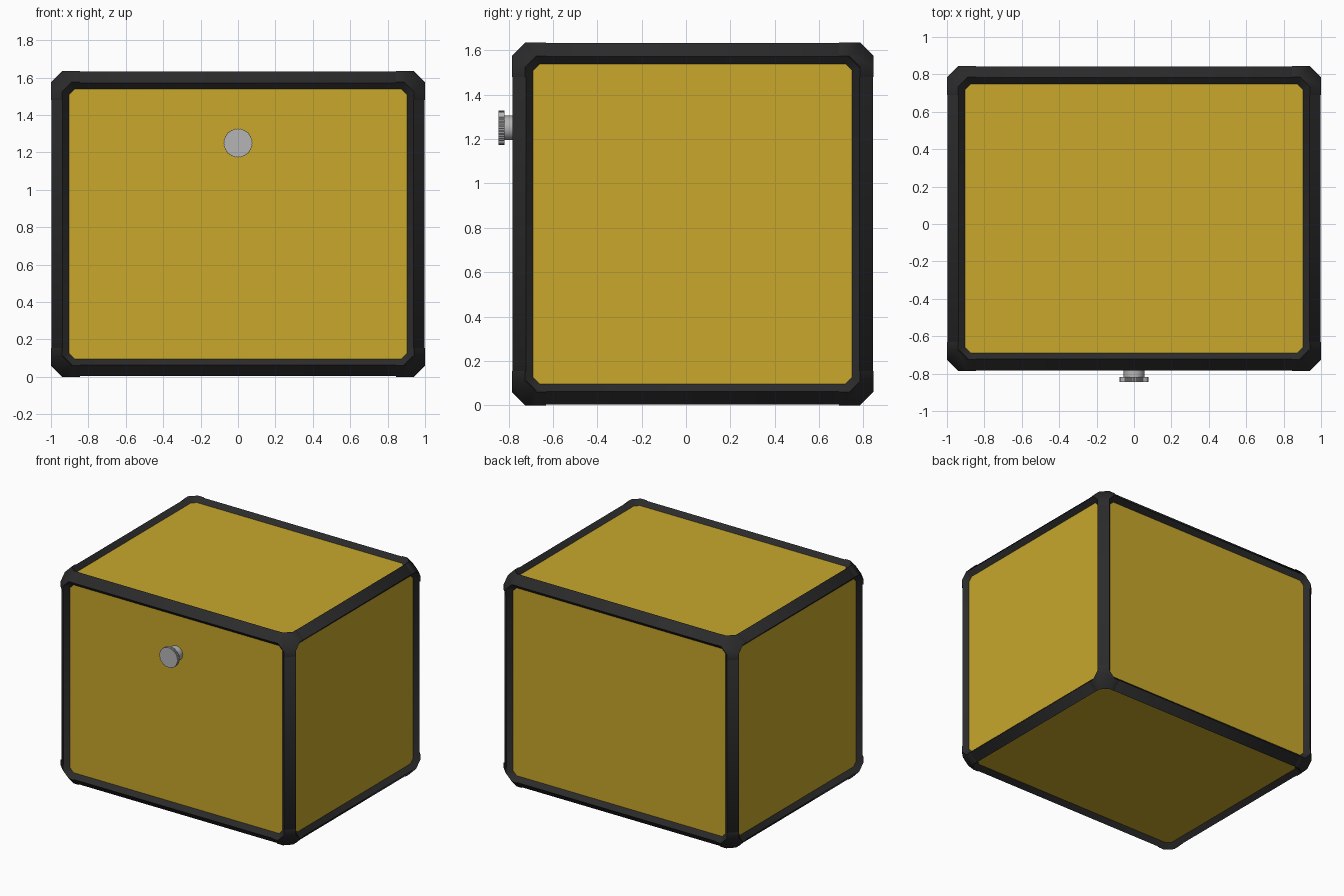
import bpy, bmesh, math
from itertools import product
from mathutils import Vector, Matrix

cube = bpy.data.objects.get("Cube")
if cube:
    bpy.data.objects.remove(cube, do_unlink=True)

HALF = Vector((1.0, 0.815, 0.8175))
CENTRE = Vector((0, 0.03, 0.8175))
CORNER = 0.155   # length of the corner caps along each edge


def material(name, rgb):
    m = bpy.data.materials.new(name)
    m.use_nodes = True
    m.diffuse_color = (*rgb, 1)
    m.node_tree.nodes["Principled BSDF"].inputs["Base Color"].default_value = (*rgb, 1)
    return m


yellow = material("panel yellow", (0.578, 0.387, 0.025))
black = material("frame black", (0.024, 0.024, 0.024))
grey = material("knob grey", (0.46, 0.46, 0.46))


def finish(name, bm, mat, angle=40):
    mesh = bpy.data.meshes.new(name)
    bm.to_mesh(mesh)
    bm.free()
    ob = bpy.data.objects.new(name, mesh)
    bpy.context.collection.objects.link(ob)
    mesh.materials.append(mat)
    bpy.ops.object.select_all(action='DESELECT')
    ob.select_set(True)
    bpy.context.view_layer.objects.active = ob
    bpy.ops.object.shade_smooth_by_angle(angle=math.radians(angle))
    return ob


def slice_mesh(bm, point, normal, cap):
    geom = bm.verts[:] + bm.edges[:] + bm.faces[:]
    cut = bmesh.ops.bisect_plane(bm, geom=geom, dist=1e-5, plane_co=point,
                                 plane_no=normal, clear_outer=cap)
    if cap:
        edges = [e for e in cut["geom_cut"] if isinstance(e, bmesh.types.BMEdge)]
        bmesh.ops.holes_fill(bm, edges=edges, sides=0)


def shell(shrink, lip, depth):
    """Chamfered box with a sloped recess in each side; returns it and its panels."""
    h = HALF - Vector((shrink,) * 3)
    bm = bmesh.new()
    bmesh.ops.create_cube(bm, size=2, matrix=Matrix.Diagonal((*h, 1)))
    # edge chamfers, then corner cuts
    for count, size in ((2, 0.06), (3, 0.17)):
        for d in product((-1, 0, 1), repeat=3):
            if sum(map(abs, d)) == count:
                n = Vector(d)
                corner = Vector(a * b for a, b in zip(d, h))
                slice_mesh(bm, corner - n * size / count, n, True)
    bm.normal_update()
    bmesh.ops.recalc_face_normals(bm, faces=bm.faces)
    panels = [f for f in bm.faces if max(map(abs, f.normal)) > 0.99]
    bmesh.ops.inset_individual(bm, faces=panels, thickness=lip, depth=-depth,
                               use_even_offset=True)
    return bm, panels


# Side panels
bm, panels = shell(0.003, 0.033, 0.033)
bmesh.ops.delete(bm, geom=[f for f in bm.faces if f not in panels], context='FACES')
finish("panels", bm, yellow).location = CENTRE

# Edge bars
bm, panels = shell(0.003, 0.033, 0.033)
bmesh.ops.delete(bm, geom=panels, context='FACES')
finish("frame_bars", bm, black).location = CENTRE

# Corner caps, slightly proud of the bars
bm, panels = shell(0, 0.035, 0.036)
bmesh.ops.delete(bm, geom=panels, context='FACES')
for axis, side in product(range(3), (-1, 1)):
    n = Vector((0, 0, 0))
    n[axis] = side
    slice_mesh(bm, n * (HALF[axis] - CORNER), n, False)
middle = [f for f in bm.faces
          if any(abs(c) < h - CORNER for c, h in zip(f.calc_center_median(), HALF))]
bmesh.ops.delete(bm, geom=middle, context='FACES')
finish("corner_caps", bm, black).location = CENTRE


def turned(name, radius, y_front, y_back, sides, groove=0):
    """Cylinder along y; groove pulls in every second side point for a knurl."""
    bm = bmesh.new()
    turn = Matrix.Rotation(math.pi / 2, 4, 'X')
    bmesh.ops.create_cone(bm, cap_ends=True, segments=sides, radius1=radius,
                          radius2=radius, depth=y_back - y_front)
    for v in bm.verts:
        step = round(math.atan2(v.co.y, v.co.x) / (2 * math.pi / sides))
        if step % 2:
            v.co.xy *= 1 - groove
    bmesh.ops.transform(bm, matrix=turn, verts=bm.verts)
    ob = finish(name, bm, grey, 30)
    ob.location = (0, (y_front + y_back) / 2, 1.25)


# Front knob
turned("knob_shaft", 0.055, -0.825, -0.74, 32)
turned("knob_disc", 0.078, -0.845, -0.818, 80, 0.04)
